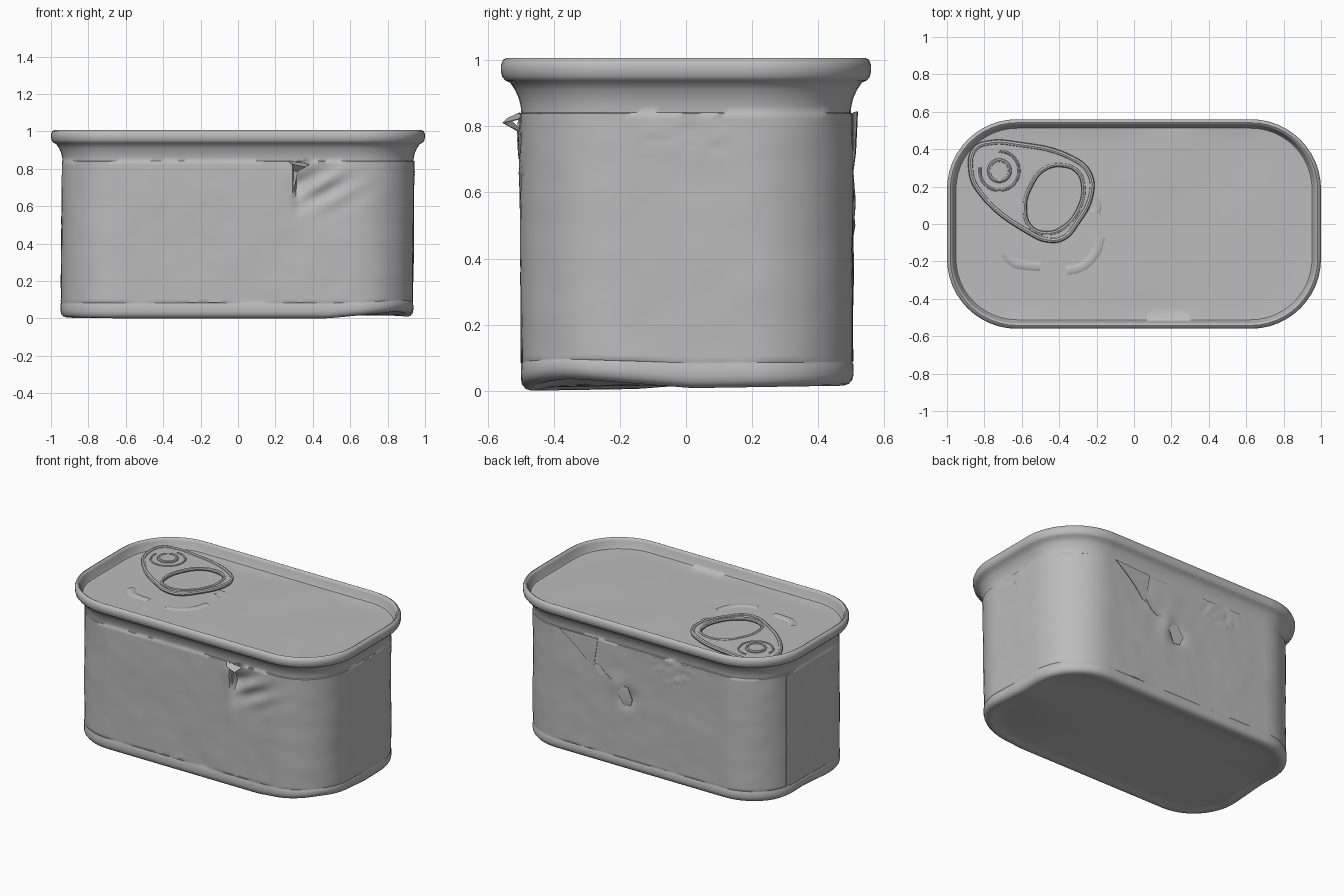
import bpy, bmesh, math
from mathutils import Vector, noise

if "Cube" in bpy.data.objects:
    bpy.data.objects.remove(bpy.data.objects["Cube"])

steel = bpy.data.materials.new("plain_grey_tin")
steel.diffuse_color = (0.5, 0.5, 0.5, 1)
steel.use_nodes = True
steel.node_tree.nodes["Principled BSDF"].inputs["Base Color"].default_value = steel.diffuse_color


def finish(name, mesh, angle=40):
    mesh.name = name
    mesh.materials.clear()
    mesh.materials.append(steel)
    for p in mesh.polygons:
        p.use_smooth = True
        p.material_index = 0
    mesh.set_sharp_from_angle(angle=math.radians(angle))
    ob = bpy.data.objects.new(name, mesh)
    bpy.context.collection.objects.link(ob)
    return ob


# ---- rounded-rectangle path: position and outward normal ----
CX, CY, R = 0.625, 0.185, 0.315


def rounded_path():
    pts = []
    corners = [(CX, CY), (-CX, CY), (-CX, -CY), (CX, -CY)]
    for i, (cx, cy) in enumerate(corners):
        for k in range(13):
            a = math.pi / 2 * (i + k / 12)
            n = Vector((math.cos(a), math.sin(a)))
            pts.append((Vector((cx, cy)) + n * R, n))
        nx = Vector(corners[(i + 1) % 4])
        n = Vector((math.cos(math.pi / 2 * (i + 1)), math.sin(math.pi / 2 * (i + 1))))
        steps = 60 if i % 2 == 0 else 14
        for k in range(1, steps):
            pts.append((Vector((cx, cy)).lerp(nx, k / steps) + n * R, n))
    return pts


def bump(x, z, cx, cz, sx, sz):
    return math.exp(-((x - cx) / sx) ** 2 - ((z - cz) / sz) ** 2)


def wall_dent(p, n, z):
    """Outward offset for crumples in the wrapped wall."""
    d = 0.004 * noise.noise(Vector((p.x * 4, p.y * 4, z * 4)))
    d += 0.002 * noise.noise(Vector((p.x * 11, p.y * 11, z * 11)))
    x = p.x
    if n.y < -0.9:                     # front crease with fanning wrinkles
        if x > 0.295:
            d -= 0.04 * bump(x, z, 0.30, 0.72, 0.10, 0.11)
            d += 0.014 * math.sin((z - 0.6 * x) * 45) * bump(x, z, 0.42, 0.70, 0.18, 0.10)
        else:
            d += 0.008 * bump(x, z, 0.28, 0.76, 0.06, 0.10)
    elif n.y > 0.9:                    # torn patches on the back
        d -= 0.02 * bump(x, z, 0.09, 0.50, 0.06, 0.06)
        d += 0.012 * bump(x, z, 0.16, 0.55, 0.05, 0.08)
        if 0.68 + abs(x + 0.26) * 0.6 < z < 0.84 and -0.4 < x < -0.12:
            d += 0.012 * noise.noise(Vector((x * 40, 3, z * 40)))
    elif n.x > 0.9 and z > 0.72 and abs(p.y) < 0.12:
        d += 0.008 * noise.noise(Vector((p.y * 40, 7, z * 40)))
    return d


# ---- can: bottom, wrapped wall, flared neck, rolled rim and sunken lid ----
prof = [(-0.07, 0.016, 0), (-0.05, 0.010, 0), (-0.03, 0.008, 0), (-0.012, 0.013, 0),
        (0.000, 0.027, 0), (0.003, 0.045, 0), (0.002, 0.078, 0), (-0.001, 0.084, 0)]
for k in range(43):
    prof.append((0.001 + 0.001 * k / 42, 0.087 + 0.751 * k / 42, 1))
prof += [(-0.002, 0.841, 0), (0.000, 0.862, 0), (0.006, 0.885, 0), (0.017, 0.910, 0),
         (0.032, 0.932, 0), (0.047, 0.939, 0), (0.056, 0.950, 0), (0.060, 0.968, 0),
         (0.060, 0.985, 0), (0.053, 1.001, 0), (0.042, 1.007, 0), (0.033, 1.002, 0),
         (0.027, 0.988, 0), (0.020, 0.955, 0), (0.012, 0.942, 0)]

path = rounded_path()
N = len(path)
bm = bmesh.new()


def add_ring(off, z, wall=0, scale=1.0, wavy=0.0):
    out = []
    for p, n in path:
        o = off + (wall_dent(p, n, z) if wall else 0)
        q = (p + n * o) * scale
        zz = z
        if z < 0.84:                   # slight lean of the lower body
            q += Vector((-0.006, 0.004)) * (1 - z / 0.84)
        if z < 0.12:                   # dented lower corner, slight tilt
            fade = 1 - max(0, z - 0.03) / 0.09
            dist = (q - Vector((0.9, -0.40))).length
            zz += fade * (0.04 * max(0, 1 - dist / 0.42) + 0.016 * q.y)
            zz += fade * 0.015 * max(0, 1 - (q - Vector((-0.9, 0.1))).length / 0.25)
        zz += wavy * noise.noise(Vector((q.x * 2.5, q.y * 2.5, 4)))
        out.append(bm.verts.new((q.x, q.y, zz)))
    return out


def bridge(a, b):
    for i in range(N):
        j = (i + 1) % N
        bm.faces.new((a[i], a[j], b[j], b[i]))


shrink = (0.12, 0.3, 0.5, 0.68, 0.82, 0.92)
rings = [add_ring(-0.07, 0.018, 0, s) for s in shrink]
rings += [add_ring(*p) for p in prof]
rings += [add_ring(0.0, 0.938, 0, s, 0.008) for s in reversed(shrink)]
for a, b in zip(rings, rings[1:]):
    bridge(a, b)
bm.faces.new(list(reversed(rings[0])))
bm.faces.new(rings[-1])
bmesh.ops.recalc_face_normals(bm, faces=bm.faces)
me = bpy.data.meshes.new("can")
bm.to_mesh(me)
bm.free()
finish("can_body", me, 50)


# ---- curve helpers: tubes and filled plates ----
def curve_part(name, loops, z, bevel, extrude=0.0, fill=False, cyclic=True, squash=1.0):
    cu = bpy.data.curves.new(name, 'CURVE')
    cu.dimensions = '2D' if fill else '3D'
    cu.fill_mode = 'BOTH' if fill else 'FULL'
    cu.bevel_depth, cu.bevel_resolution, cu.extrude = bevel, 2, extrude
    cu.resolution_u = 6
    for pts in loops:
        sp = cu.splines.new('BEZIER')
        sp.bezier_points.add(len(pts) - 1)
        sp.use_cyclic_u = cyclic
        for bp, (x, y) in zip(sp.bezier_points, pts):
            bp.co = (x, y, 0)
            bp.handle_left_type = bp.handle_right_type = 'AUTO'
    tmp = bpy.data.objects.new("tmp", cu)
    bpy.context.collection.objects.link(tmp)
    dg = bpy.context.evaluated_depsgraph_get()
    mesh = bpy.data.meshes.new_from_object(tmp.evaluated_get(dg))
    bpy.data.objects.remove(tmp)
    for v in mesh.vertices:
        v.co.z = v.co.z * squash + z
    return finish(name, mesh)


def circle(cx, cy, rx, ry, n=12):
    return [(cx + rx * math.cos(2 * math.pi * i / n), cy + ry * math.sin(2 * math.pi * i / n))
            for i in range(n)]


# ---- pull tab: flat plate, curled outer edge, finger ring and rivet ----
outline = [(-0.85, 0.40), (-0.76, 0.435), (-0.65, 0.43), (-0.32, 0.345), (-0.24, 0.27),
           (-0.23, 0.16), (-0.31, 0.0), (-0.38, -0.075), (-0.46, -0.085), (-0.55, -0.05),
           (-0.83, 0.18), (-0.87, 0.28)]
hole = [(-0.27, 0.20), (-0.30, 0.28), (-0.38, 0.315), (-0.48, 0.295), (-0.55, 0.21),
        (-0.585, 0.08), (-0.55, -0.02), (-0.46, -0.05), (-0.37, -0.015), (-0.29, 0.09)]
RX, RY = -0.72, 0.285
curve_part("tab_plate", [outline, hole], 0.957, 0.0, 0.006, fill=True)
curve_part("tab_curled_edge", [outline], 0.957, 0.014)
curve_part("tab_finger_ring", [hole], 0.957, 0.012)
arc = [(RX + 0.105 * math.cos(a), RY + 0.105 * math.sin(a))
       for a in [math.radians(-190 + 28 * i) for i in range(11)]]
curve_part("tab_hinge_groove", [arc], 0.961, 0.008, cyclic=False)
curve_part("rivet_rim", [circle(RX, RY, 0.055, 0.055)], 0.967, 0.010)
curve_part("rivet_cap", [circle(RX, RY, 0.05, 0.05)], 0.964, 0.0, 0.008, fill=True)

# ---- shallow pressed marks on the lid ----
marks = [[(-0.69, -0.15), (-0.64, -0.205), (-0.58, -0.22), (-0.50, -0.225)],
         [(-0.36, -0.25), (-0.28, -0.23), (-0.21, -0.16), (-0.18, -0.07)],
         [(-0.21, 0.06), (-0.20, 0.09), (-0.21, 0.13)]]
for i, m in enumerate(marks):
    curve_part("lid_mark_%d" % (i + 1), [m], 0.938, 0.026, cyclic=False, squash=0.25)


# ---- torn wrapper flaps and the side overlap, as thin strips ----
def strip(name, left, right):
    b = bmesh.new()
    lv = [b.verts.new(v) for v in left]
    rv = [b.verts.new(v) for v in right]
    for i in range(len(lv) - 1):
        b.faces.new((lv[i], rv[i], rv[i + 1], lv[i + 1]))
    bmesh.ops.recalc_face_normals(b, faces=b.faces)
    bmesh.ops.solidify(b, geom=b.faces[:], thickness=0.003)
    m = bpy.data.meshes.new(name)
    b.to_mesh(m)
    b.free()
    finish(name, m)


strip("front_torn_flap",
      [(0.27, -0.503, 0.842), (0.29, -0.54, 0.825), (0.295, -0.503, 0.79), (0.295, -0.495, 0.70)],
      [(0.38, -0.498, 0.825), (0.36, -0.555, 0.81), (0.32, -0.51, 0.785), (0.30, -0.485, 0.69)])
strip("back_torn_triangle",
      [(0.58, 0.520, 0.845), (0.49, 0.517, 0.78), (0.42, 0.514, 0.72), (0.36, 0.506, 0.66)],
      [(0.30, 0.508, 0.842), (0.31, 0.508, 0.78), (0.32, 0.507, 0.72), (0.33, 0.504, 0.65)])
strip("back_torn_edge",
      [(0.33, 0.506, 0.67), (0.29, 0.510, 0.61), (0.22, 0.506, 0.57), (0.17, 0.503, 0.54)],
      [(0.29, 0.504, 0.67), (0.25, 0.506, 0.63), (0.20, 0.508, 0.60), (0.15, 0.505, 0.58)])
strip("back_torn_flap",
      [(0.17, 0.503, 0.58), (0.14, 0.510, 0.50), (0.11, 0.503, 0.44)],
      [(0.08, 0.505, 0.57), (0.04, 0.512, 0.50), (0.06, 0.503, 0.45)])

a0, a1 = math.radians(172), math.radians(164)
seam = [[(-CX + r * math.cos(a), CY + r * math.sin(a), z) for z in (0.09, 0.30, 0.55, 0.835)]
        for a, r in ((a0, R + 0.003), (a1, R + 0.010))]
strip("wrapper_side_seam", seam[0], seam[1])
